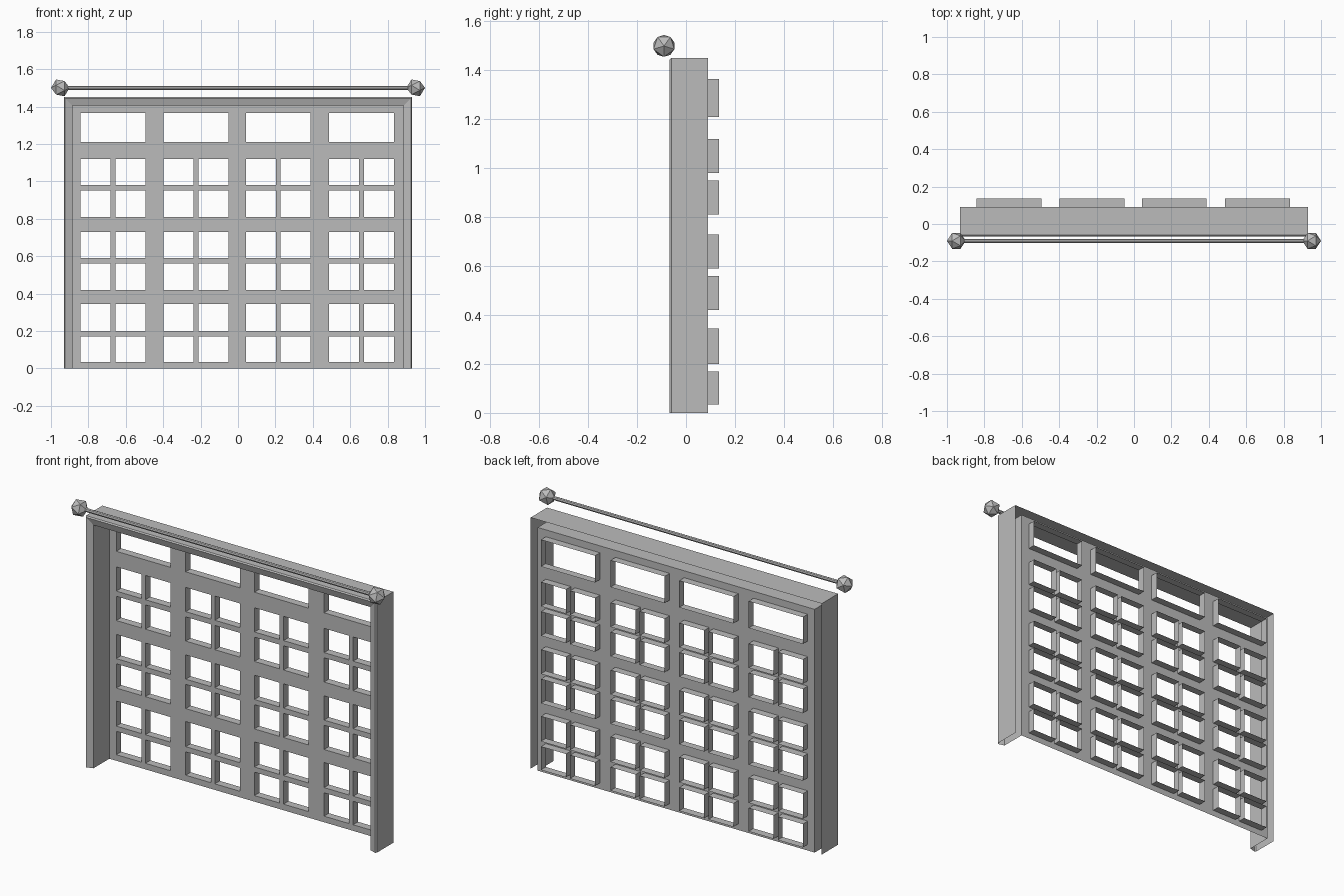
import bpy, bmesh, math

cube = bpy.data.objects.get("Cube")
if cube:
    bpy.data.objects.remove(cube, do_unlink=True)

grey = bpy.data.materials.new("plain_grey")
grey.use_nodes = True
COLOUR = (0.5, 0.5, 0.5, 1)
grey.diffuse_color = COLOUR
grey.node_tree.nodes["Principled BSDF"].inputs["Base Color"].default_value = COLOUR


def finish(name, bm):
    mesh = bpy.data.meshes.new(name)
    bm.to_mesh(mesh)
    bm.free()
    mesh.materials.append(grey)
    obj = bpy.data.objects.new(name, mesh)
    bpy.context.collection.objects.link(obj)
    return obj


BACK, SLEEVE_BACK = 0.09, 0.135
HALF, TOP = 0.93, 1.45
INSET = 0.045

# Openings: four columns of two panes, three rows of two panes, one transom row
columns = [(c - 0.173, c - 0.013, c + 0.013, c + 0.173)
           for c in (-0.668, -0.224, 0.215, 0.66)]
rows = [(0.035, 0.17), (0.20, 0.345), (0.42, 0.56), (0.59, 0.73),
        (0.81, 0.95), (0.98, 1.12)]
transom = (1.21, 1.365)

openings = [(a, b, z0, z1) for col in columns
            for a, b in (col[:2], col[2:]) for z0, z1 in rows]
openings += [(col[0], col[3], *transom) for col in columns]

# Lattice panel: a sheet of cells, left out wherever an opening lies
bm = bmesh.new()
xs = sorted({-HALF + INSET, HALF - INSET, *(x for col in columns for x in col)})
zs = sorted({0, TOP - INSET, *transom, *(z for row in rows for z in row)})


def is_open(x, z):
    return any(a < x < b and z0 < z < z1 for a, b, z0, z1 in openings)


for x0, x1 in zip(xs, xs[1:]):
    for z0, z1 in zip(zs, zs[1:]):
        if not is_open((x0 + x1) / 2, (z0 + z1) / 2):
            corners = ((x0, z0), (x1, z0), (x1, z1), (x0, z1))
            bm.faces.new([bm.verts.new((x, BACK, z)) for x, z in corners])
bmesh.ops.remove_doubles(bm, verts=bm.verts, dist=0.0005)
bmesh.ops.dissolve_limit(bm, angle_limit=0.01, verts=bm.verts, edges=bm.edges)
finish("lattice_panel", bm)

# Thin sleeves running back from every opening
bm = bmesh.new()
for a, b, z0, z1 in openings:
    corners = ((a, z0), (b, z0), (b, z1), (a, z1))
    front = [bm.verts.new((x, BACK, z)) for x, z in corners]
    rear = [bm.verts.new((x, SLEEVE_BACK, z)) for x, z in corners]
    for i in range(4):
        j = (i + 1) % 4
        bm.faces.new((front[i], rear[i], rear[j], front[j]))
finish("opening_sleeves", bm)

# Surround: a folded sheet profile (inset, depth) swept up, across and down
profile = [(0, BACK), (0, -0.06), (0.006, -0.067), (INSET, -0.055), (INSET, BACK)]
bm = bmesh.new()
strips = []
for inset, y in profile:
    x, z = HALF - inset, TOP - inset
    path = ((-x, 0), (-x, z), (x, z), (x, 0))
    strips.append([bm.verts.new((px, y, pz)) for px, pz in path])
for s, t in zip(strips, strips[1:]):
    for i in range(3):
        bm.faces.new((s[i], s[i + 1], t[i + 1], t[i]))
finish("door_surround", bm)

# Curtain rod
ROD_Y, ROD_Z = -0.09, 1.5
bpy.ops.mesh.primitive_cylinder_add(vertices=8, radius=0.011, depth=1.88,
                                    location=(0, ROD_Y, ROD_Z),
                                    rotation=(0, math.pi / 2, 0))
rod = bpy.context.object
rod.name = "curtain_rod"
rod.data.materials.append(grey)

# Faceted finials with a point facing outward
for side, label in ((1, "left"), (-1, "right")):
    bpy.ops.mesh.primitive_ico_sphere_add(subdivisions=1, radius=0.05,
                                          location=(side * 0.95, ROD_Y, ROD_Z),
                                          rotation=(0, math.pi / 2, 0))
    finial = bpy.context.object
    finial.name = label + "_finial"
    finial.data.materials.append(grey)
